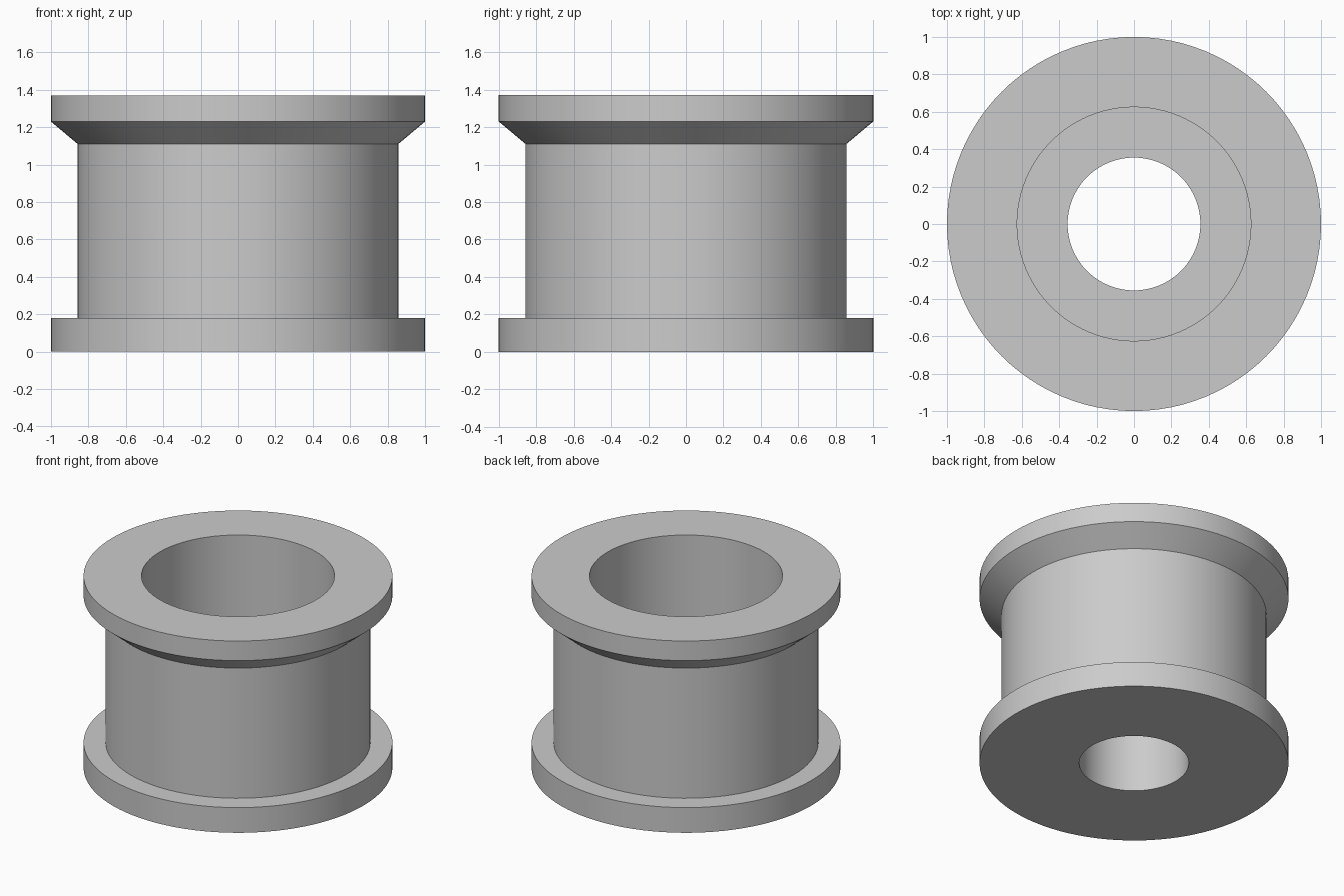
import bpy
import bmesh
from math import cos, sin, pi, radians

cube = bpy.data.objects.get("Cube")
if cube:
    bpy.data.objects.remove(cube, do_unlink=True)

SEGMENTS = 96

# Plain grey finish
grey = bpy.data.materials.new("grey")
grey.use_nodes = True
colour = (0.6, 0.6, 0.6, 1)
grey.diffuse_color = colour
grey.node_tree.nodes["Principled BSDF"].inputs["Base Color"].default_value = colour


def lathe(name, profile, material):
    """Turn a closed (radius, height) profile around the z axis."""
    bm = bmesh.new()
    rings = []
    for i in range(SEGMENTS):
        a = 2 * pi * i / SEGMENTS
        rings.append([bm.verts.new((r * cos(a), r * sin(a), z)) for r, z in profile])
    for i, ring in enumerate(rings):
        following = rings[(i + 1) % SEGMENTS]
        for j in range(len(profile)):
            k = (j + 1) % len(profile)
            bm.faces.new((ring[j], following[j], following[k], ring[k]))
    bmesh.ops.recalc_face_normals(bm, faces=bm.faces)
    mesh = bpy.data.meshes.new(name)
    bm.to_mesh(mesh)
    bm.free()
    mesh.materials.append(material)
    obj = bpy.data.objects.new(name, mesh)
    bpy.context.collection.objects.link(obj)
    bpy.ops.object.select_all(action="DESELECT")
    obj.select_set(True)
    bpy.context.view_layer.objects.active = obj
    bpy.ops.object.shade_smooth_by_angle(angle=radians(25))
    return obj


# Flanged spool: outer wall going up, then the stepped bore going down
lathe("flanged_spool", [
    (0.355, 0), (1, 0), (1, 0.18),             # base flange
    (0.857, 0.18), (0.857, 1.11),              # barrel
    (1, 1.23), (1, 1.37),                      # bevelled top flange
    (0.625, 1.37), (0.625, 0.6), (0.355, 0.6)  # counterbore and its floor
], grey)
